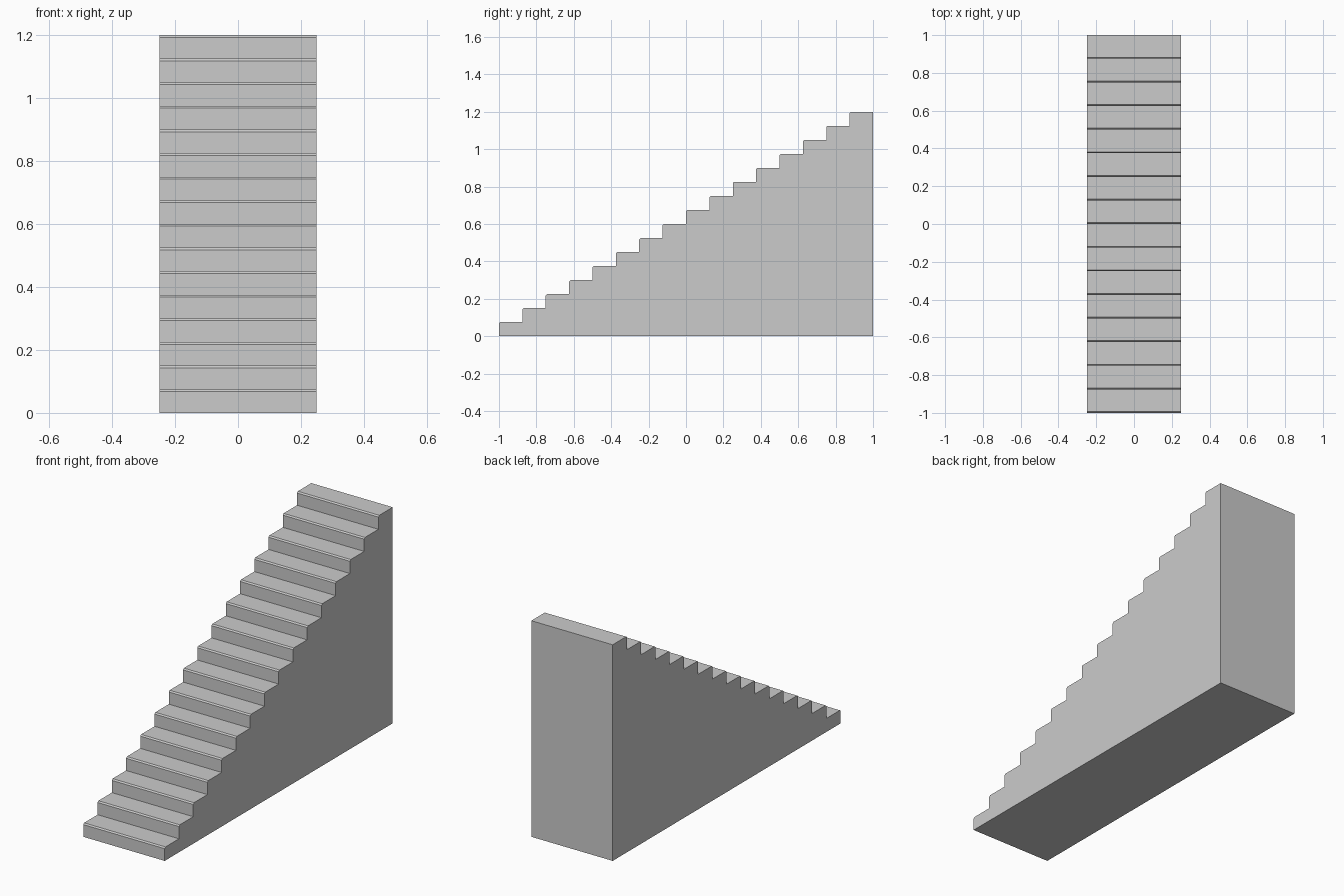
import bpy, bmesh

if "Cube" in bpy.data.objects:
    bpy.data.objects.remove(bpy.data.objects["Cube"])

STEPS, WIDTH, LENGTH, HEIGHT, CHAMFER = 16, 0.5, 2.0, 1.2, 0.007
run, rise = LENGTH / STEPS, HEIGHT / STEPS

# Side profile in (y, z): each step has a small chamfered nosing
profile = [(LENGTH / 2, 0), (-LENGTH / 2, 0)]
for i in range(STEPS):
    y, z = -LENGTH / 2 + i * run, (i + 1) * rise
    profile += [(y, z - CHAMFER), (y + CHAMFER, z), (y + run, z)]

# Solid staircase: extrude the profile across the width
bm = bmesh.new()
side = bm.faces.new([bm.verts.new((-WIDTH / 2, y, z)) for y, z in profile])
ext = bmesh.ops.extrude_face_region(bm, geom=[side], use_keep_orig=True)
verts = [g for g in ext["geom"] if isinstance(g, bmesh.types.BMVert)]
bmesh.ops.translate(bm, verts=verts, vec=(WIDTH, 0, 0))
bmesh.ops.recalc_face_normals(bm, faces=bm.faces)

mesh = bpy.data.meshes.new("staircase")
bm.to_mesh(mesh)
bm.free()
bpy.context.collection.objects.link(bpy.data.objects.new("staircase", mesh))
